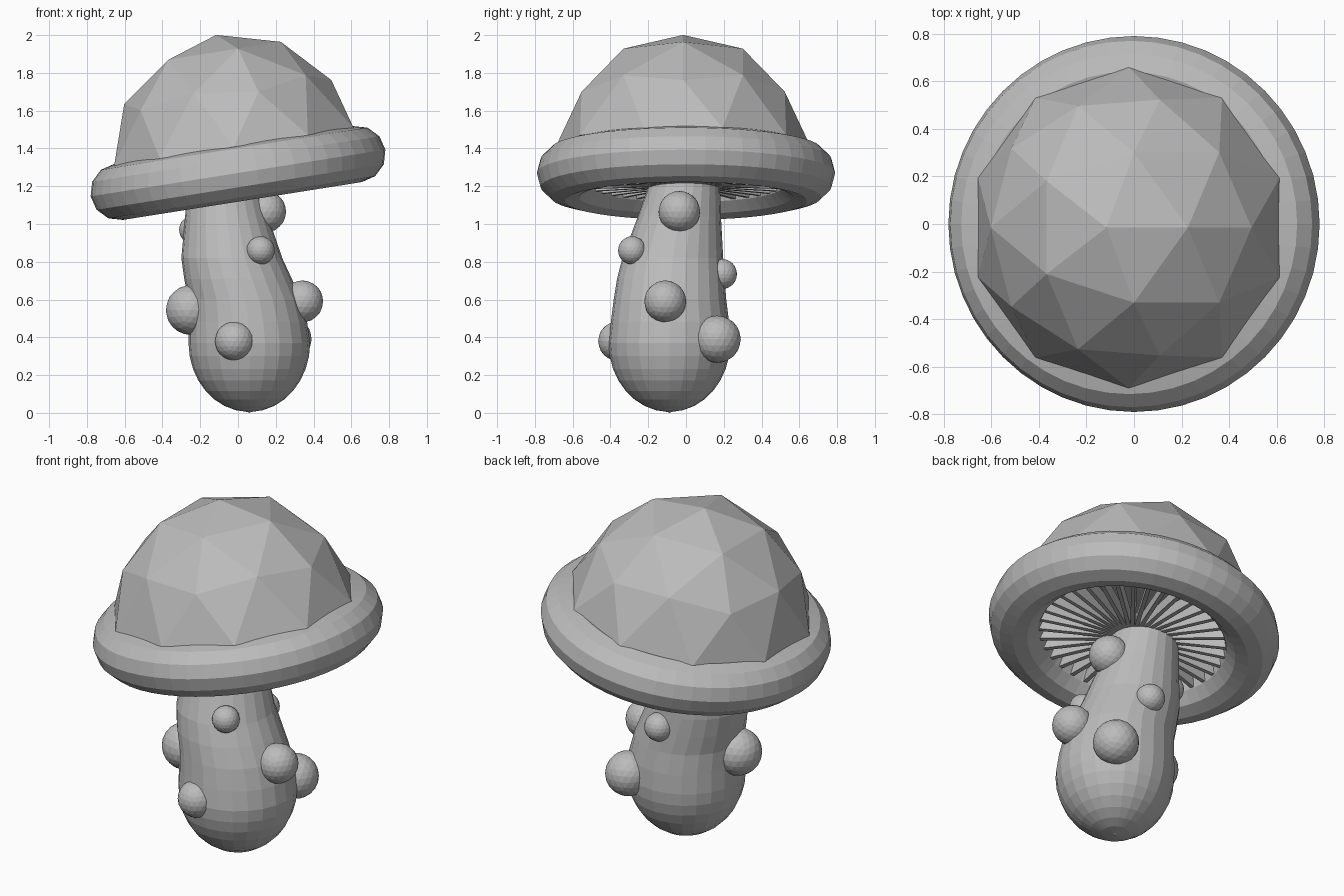
import bpy, bmesh, math
from mathutils import Matrix, Vector

if "Cube" in bpy.data.objects:
    bpy.data.objects.remove(bpy.data.objects["Cube"])

grey = bpy.data.materials.new("plain grey")
grey.diffuse_color = (0.5, 0.5, 0.5, 1)
grey.use_nodes = True
grey.node_tree.nodes["Principled BSDF"].inputs["Base Color"].default_value = grey.diffuse_color

# Shared tilt of the whole cap assembly
TILT = Matrix.Translation((0, 0, 1.27)) @ Matrix.Rotation(math.radians(-9), 4, 'Y')


def finish(name, bm, matrix=None):
    if matrix is not None:
        bm.transform(matrix)
    bmesh.ops.recalc_face_normals(bm, faces=bm.faces)
    mesh = bpy.data.meshes.new(name)
    bm.to_mesh(mesh)
    bm.free()
    mesh.materials.append(grey)
    ob = bpy.data.objects.new(name, mesh)
    bpy.context.collection.objects.link(ob)
    return ob


def bridge_rings(bm, rings, closed=False):
    pairs = list(zip(rings, rings[1:]))
    if closed:
        pairs.append((rings[-1], rings[0]))
    for a, b in pairs:
        n = len(a)
        for i in range(n):
            j = (i + 1) % n
            bm.faces.new((a[i], a[j], b[j], b[i]))


# Faceted dome: upper half of a coarse icosphere, slightly flared at the base
bm = bmesh.new()
bmesh.ops.create_icosphere(bm, subdivisions=2, radius=1)
bmesh.ops.delete(bm, geom=[v for v in bm.verts if v.co.z < -0.01], context='VERTS')
for v in bm.verts:
    r = 0.675 if v.co.z < 0.1 else 0.632
    v.co = Vector((v.co.x * r, v.co.y * r - 0.015, v.co.z * 0.6 + 0.14))
bmesh.ops.holes_fill(bm, edges=[e for e in bm.edges if e.is_boundary])
finish("cap_dome", bm, TILT)

# Rounded rim
bm = bmesh.new()
rings = []
for k in range(12):
    a = 2 * math.pi * k / 12
    r, z = 0.64 + 0.15 * math.cos(a), 0.15 * math.sin(a)
    rings.append([bm.verts.new((r * math.cos(t), r * math.sin(t), z))
                  for t in (2 * math.pi * i / 48 for i in range(48))])
bridge_rings(bm, rings, closed=True)
finish("cap_rim", bm, TILT)

# Radial gills under the cap
bm = bmesh.new()
N_GILLS = 36
for i in range(N_GILLS):
    m = (Matrix.Rotation(2 * math.pi * i / N_GILLS, 4, 'Z')
         @ Matrix.Translation((0.28, 0, -0.035))
         @ Matrix.Diagonal((0.46, 0.022, 0.07, 1)))
    bmesh.ops.create_cube(bm, size=1, matrix=m)
finish("gills", bm, TILT)

# Bulging, bent stem: centre x, centre y, z, radius
stem = [(-0.08, 0.0, 1.30, 0.18), (-0.075, -0.01, 1.20, 0.19),
        (-0.06, -0.035, 1.04, 0.22), (-0.033, -0.07, 0.82, 0.267),
        (0.0, -0.08, 0.71, 0.285), (0.035, -0.085, 0.60, 0.298),
        (0.053, -0.085, 0.48, 0.313)]
stem += [(0.06, -0.088, 0.37 - 0.365 * math.sin(a), 0.322 * math.cos(a))
         for a in (math.radians(d) for d in range(0, 90, 11))]
bm = bmesh.new()
rings = [[bm.verts.new((x + r * math.cos(t), y + r * math.sin(t), z))
          for t in (2 * math.pi * i / 24 for i in range(24))]
         for x, y, z, r in stem]
bridge_rings(bm, rings)
bm.faces.new(rings[0])
tip = bm.verts.new((0.06, -0.088, 0))
for i in range(24):
    bm.faces.new((rings[-1][i], rings[-1][(i + 1) % 24], tip))
finish("stem", bm)

# Round warts on the stem: x, y, z, radius
warts = [(-0.25, -0.13, 0.545, 0.132), (0.265, 0.165, 0.39, 0.125),
         (0.34, -0.11, 0.59, 0.111), (0.145, -0.035, 1.065, 0.11),
         (0.045, 0.19, 0.735, 0.08), (0.12, -0.285, 0.86, 0.075),
         (-0.017, -0.36, 0.38, 0.105), (-0.235, 0.02, 0.97, 0.077)]
for i, (x, y, z, r) in enumerate(warts):
    bm = bmesh.new()
    bmesh.ops.create_icosphere(bm, subdivisions=3, radius=r)
    finish(f"stem_wart_{i + 1}", bm, Matrix.Translation((x, y, z)))
